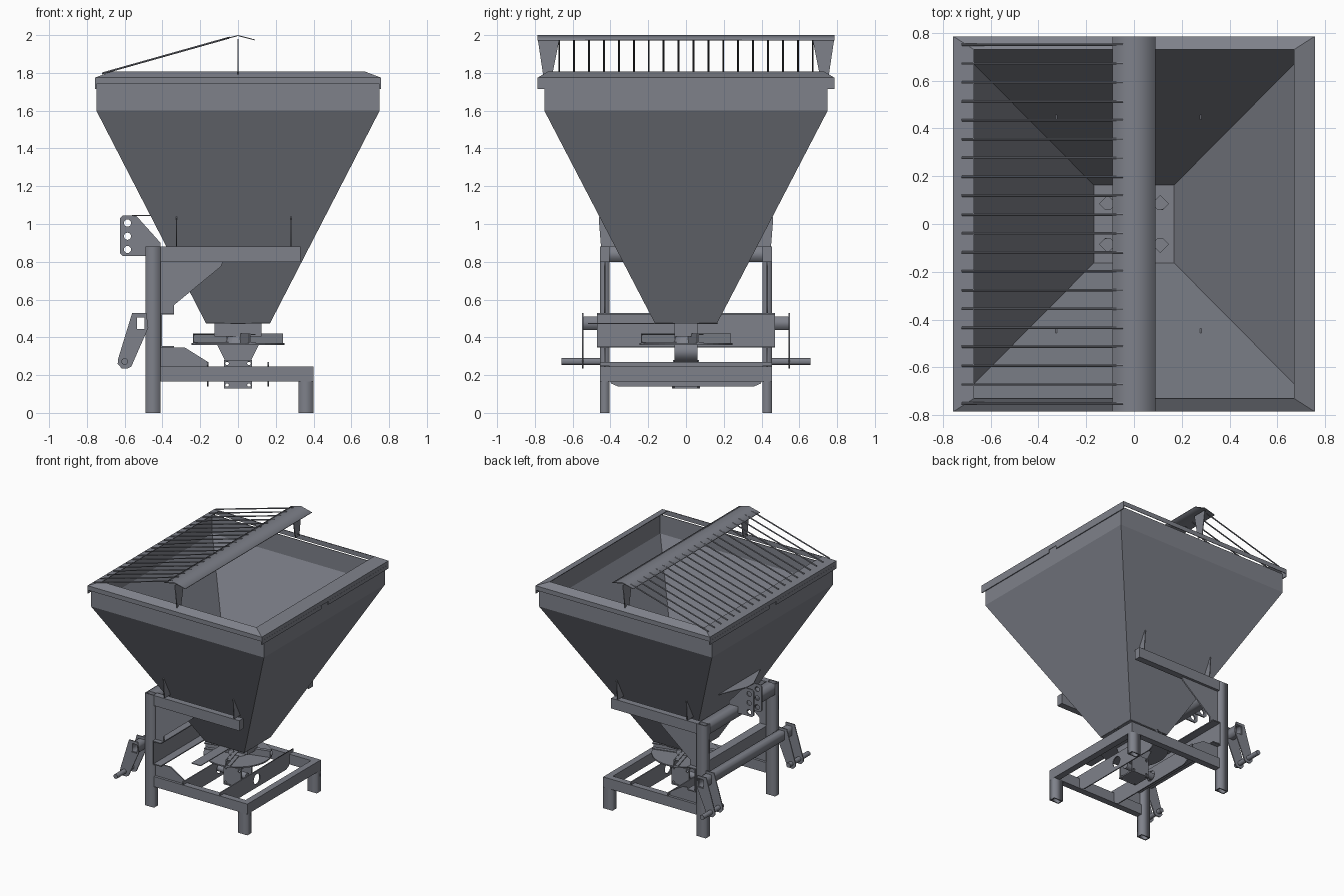
import bpy, bmesh, math
from mathutils import Vector, Matrix

if "Cube" in bpy.data.objects:
    bpy.data.objects.remove(bpy.data.objects["Cube"])

steel = bpy.data.materials.new("steel_grey")
steel.use_nodes = True
COLOUR = (0.21, 0.22, 0.255, 1)
steel.diffuse_color = COLOUR
steel.node_tree.nodes["Principled BSDF"].inputs["Base Color"].default_value = COLOUR


def add(name, bm):
    bmesh.ops.recalc_face_normals(bm, faces=bm.faces)
    me = bpy.data.meshes.new(name)
    bm.to_mesh(me)
    bm.free()
    me.materials.append(steel)
    ob = bpy.data.objects.new(name, me)
    bpy.context.collection.objects.link(ob)
    return ob


def box(name, x, y, z, turn=0):
    """Box from (min, max) ranges, optionally turned about the z axis."""
    bm = bmesh.new()
    bmesh.ops.create_cube(bm, size=1)
    for v in bm.verts:
        v.co = [r[0] + (c + 0.5) * (r[1] - r[0]) for c, r in zip(v.co, (x, y, z))]
    bm.transform(Matrix.Rotation(turn, 4, "Z"))
    return add(name, bm)


def circle(u, v, r, n=16, start=0):
    return [(u + r * math.cos(start + math.tau * i / n),
             v + r * math.sin(start + math.tau * i / n)) for i in range(n)]


def rect(u0, u1, v0, v1):
    return [(u0, v0), (u1, v0), (u1, v1), (u0, v1)]


def plate(name, loops, axis, at, thick=0.01):
    """Flat plate with holes, facing along an axis; loops hold the outline first."""
    cu = bpy.data.curves.new(name, "CURVE")
    cu.dimensions, cu.fill_mode, cu.extrude = "2D", "BOTH", thick / 2
    for loop in loops:
        sp = cu.splines.new("POLY")
        sp.points.add(len(loop) - 1)
        for p, (u, v) in zip(sp.points, loop):
            p.co = (u, v, 0, 1)
        sp.use_cyclic_u = True
    helper = bpy.data.objects.new(name + "_outline", cu)
    bpy.context.collection.objects.link(helper)
    me = bpy.data.meshes.new_from_object(
        helper.evaluated_get(bpy.context.evaluated_depsgraph_get()))
    bpy.data.objects.remove(helper)
    bm = bmesh.new()
    bm.from_mesh(me)
    bpy.data.meshes.remove(me)
    bmesh.ops.remove_doubles(bm, verts=bm.verts, dist=1e-5)
    for v in bm.verts:
        u, w, d = v.co
        v.co = {"x": (at + d, u, w), "y": (u, at + d, w), "z": (u, w, at + d)}[axis]
    return add(name, bm)


def tube(name, axis, a, b, span, wall=0.008):
    """Hollow rectangular tube running along an axis over the given span."""
    loops = [rect(*a, *b), rect(a[0] + wall, a[1] - wall, b[0] + wall, b[1] - wall)]
    return plate(name, loops, axis, sum(span) / 2, span[1] - span[0])


def rod(name, p, q, r, r2=None, n=12):
    p, q = Vector(p), Vector(q)
    bm = bmesh.new()
    bmesh.ops.create_cone(bm, cap_ends=True, segments=n, radius1=r,
                          radius2=r if r2 is None else r2, depth=(q - p).length)
    turn = (q - p).to_track_quat("Z", "Y").to_matrix().to_4x4()
    bm.transform(Matrix.Translation((p + q) / 2) @ turn)
    return add(name, bm)


def shell(name, rings, thick):
    """Open four-sided sheet lofted through (half_x, half_y, z) rings."""
    bm = bmesh.new()
    rows = [[bm.verts.new((sx * hx, sy * hy, z))
             for sx, sy in ((-1, -1), (1, -1), (1, 1), (-1, 1))] for hx, hy, z in rings]
    for lo, hi in zip(rows, rows[1:]):
        for i in range(4):
            j = (i + 1) % 4
            bm.faces.new((lo[i], lo[j], hi[j], hi[i]))
    ob = add(name, bm)
    mod = ob.modifiers.new("sheet", "SOLIDIFY")
    mod.thickness, mod.offset = thick, -1
    return ob


# Hopper with folded rim and perforated floor
shell("hopper", [(0.17, 0.165, 0.475), (0.75, 0.75, 1.6), (0.75, 0.75, 1.75)], 0.006)
shell("hopper_rim", [(0.756, 0.785, 1.74), (0.756, 0.785, 1.775),
                     (0.67, 0.73, 1.808)], 0.005)
ports = [circle(sx * 0.11, sy * 0.085, 0.035, 4) for sx in (-1, 1) for sy in (-1, 1)]
ports += [circle(sx * 0.115, 0, 0.01, 10) for sx in (-1, 1)]
plate("hopper_floor", [rect(-0.17, 0.17, -0.165, 0.165)] + ports, "z", 0.477, 0.008)
for sx in (-1, 1):
    for sy in (-1, 1):
        box("rim_lip", sorted((sx * 0.75, sx * 0.757)),
            sorted((sy * 0.04, sy * 0.785)), (1.715, 1.745))

# Grille ridge, its end posts and the sloping bars
ridge = [(-0.09, 1.972), (0, 1.995), (0.09, 1.972), (0.09, 1.977), (0, 2.0), (-0.09, 1.977)]
plate("grille_ridge", [ridge], "y", 0, 1.57)
for s in (-1, 1):
    plate("ridge_post", [[(s * 0.67, 1.98), (s * 0.785, 1.98), (s * 0.755, 1.78),
                          (s * 0.71, 1.78)]], "x", 0, 0.006)
for i in range(20):
    y = -0.75 + i * 1.5 / 19
    rod("grille_bar", (-0.72, y, 1.797), (-0.045, y, 1.987), 0.005, n=8)

# Frame, mirrored left and right
for s in (-1, 1):
    side = sorted((s * 0.405, s * 0.455))
    tube("mast", "z", (-0.49, -0.41), side, (0, 0.88))
    tube("short_leg", "z", (0.32, 0.4), side, (0, 0.165))
    tube("base_rail", "y", (-0.41, 0.4), (0.165, 0.245), side).name = "base_rail"
    box("base_rail_web", (-0.41, 0.4), side, (0.165, 0.245))
    box("top_arm", (-0.41, 0.33), side, (0.8, 0.88))
    plate("upper_gusset", [[(-0.41, 0.8), (-0.08, 0.8), (-0.09, 0.775), (-0.34, 0.57),
                            (-0.34, 0.53), (-0.41, 0.53)]], "y", s * 0.43)
    plate("lower_gusset", [[(-0.41, 0.245), (-0.16, 0.245), (-0.16, 0.27),
                            (-0.28, 0.345), (-0.41, 0.345)]], "y", s * 0.43)
    # Fins bracing the hopper on the top arms
    for x in (-0.325, 0.28):
        plate("hopper_fin", [[(s * 0.375, 0.88), (s * 0.45, 0.88), (s * 0.462, 1.03),
                              (s * 0.455, 1.045)]], "x", x, 0.006)
    # Lower hitch arms with their pin
    arm = [(-0.56, 0.53), (-0.485, 0.53), (-0.475, 0.45), (-0.565, 0.245), (-0.585, 0.235),
           (-0.615, 0.235), (-0.637, 0.26), (-0.635, 0.285)]
    for y in (0.45, 0.547):
        plate("hitch_arm", [arm, rect(-0.54, -0.49, 0.44, 0.51)], "y", s * y, 0.008)
    rod("hitch_pin", (-0.6, s * 0.41, 0.272), (-0.6, s * 0.66, 0.272), 0.018, n=16)

for name in [o.name for o in bpy.data.objects if o.name.startswith("base_rail")
             and "web" not in o.name]:
    bpy.data.objects.remove(bpy.data.objects[name])
tube("mast_crossbar", "y", (-0.49, -0.41), (0.8, 0.88), (-0.405, 0.405))
tube("hitch_crossbar", "y", (-0.54, -0.49), (0.44, 0.51), (-0.545, 0.545), 0.005)
box("front_crossbar", (0.35, 0.4), (-0.405, 0.405), (0.165, 0.245))

# Wide back channel between the masts
box("back_channel_web", (-0.41, -0.402), (-0.47, 0.47), (0.345, 0.53))
for z in (0.345, 0.522):
    box("back_channel_flange", (-0.41, -0.34), (-0.47, 0.47), (z, z + 0.008))

# Cross plates with shaft hole
half = [(0.36, 0.14), (0.395, 0.155), (0.405, 0.175), (0.405, 0.247), (0.455, 0.247),
        (0.455, 0.27)]
outline = half + [(-y, z) for y, z in reversed(half)]
for x in (-0.16, 0.16):
    plate("cross_plate", [outline, circle(0, 0.205, 0.04)], "x", x, 0.008)

# Top hitch plates and flat brace
hitch = [(-0.61, 0.83), (-0.625, 0.845), (-0.625, 1.03), (-0.61, 1.045), (-0.54, 1.045),
         (-0.41, 0.9), (-0.41, 0.83)]
holes = [circle(-0.585, z, 0.019) for z in (0.865, 0.935, 1.005)]
for y in (-0.05, 0.05):
    plate("top_hitch_plate", [hitch] + holes, "y", y)
plate("top_hitch_brace", [[(-0.46, -0.27), (-0.46, 0.27), (-0.56, 0.04), (-0.56, -0.04)]],
      "z", 1.045, 0.006)

# Outlet neck, spinner, gearbox and dosing lever
box("outlet_neck", (-0.125, 0.125), (-0.06, 0.06), (0.405, 0.475))
rod("spinner_disc", (0, 0, 0.36), (0, 0, 0.37), 0.245, n=40)
rod("spinner_hub", (0, 0, 0.37), (0, 0, 0.41), 0.07, 0.05, n=24)
for i in range(4):
    turn = math.radians(15 + 90 * i)
    box("spinner_blade", (0.06, 0.245), (-0.004, 0.004), (0.37, 0.42), turn)
    for z in (0.37, 0.412):
        box("blade_flange", (0.06, 0.245), (-0.004, 0.03), (z, z + 0.006), turn)
plate("gearbox", [[(-0.065, 0.27), (0.065, 0.27), (0.11, 0.36), (-0.11, 0.36)]],
      "y", 0, 0.12)
for s in (-1, 1):
    plate("gearbox_flange", [rect(-0.075, 0.075, 0.13, 0.28)]
          + [circle(x, z, 0.01, 10) for x in (-0.058, 0.058) for z in (0.147, 0.262)],
          "y", s * 0.065)
box("gearbox_base", (-0.075, 0.075), (-0.075, 0.075), (0.13, 0.14))
rod("drive_shaft", (-0.2, 0, 0.205), (0.08, 0, 0.205), 0.025, n=16)
box("dosing_lever", (-0.04, 0.04), (-0.52, 0.17), (0.47, 0.476))
